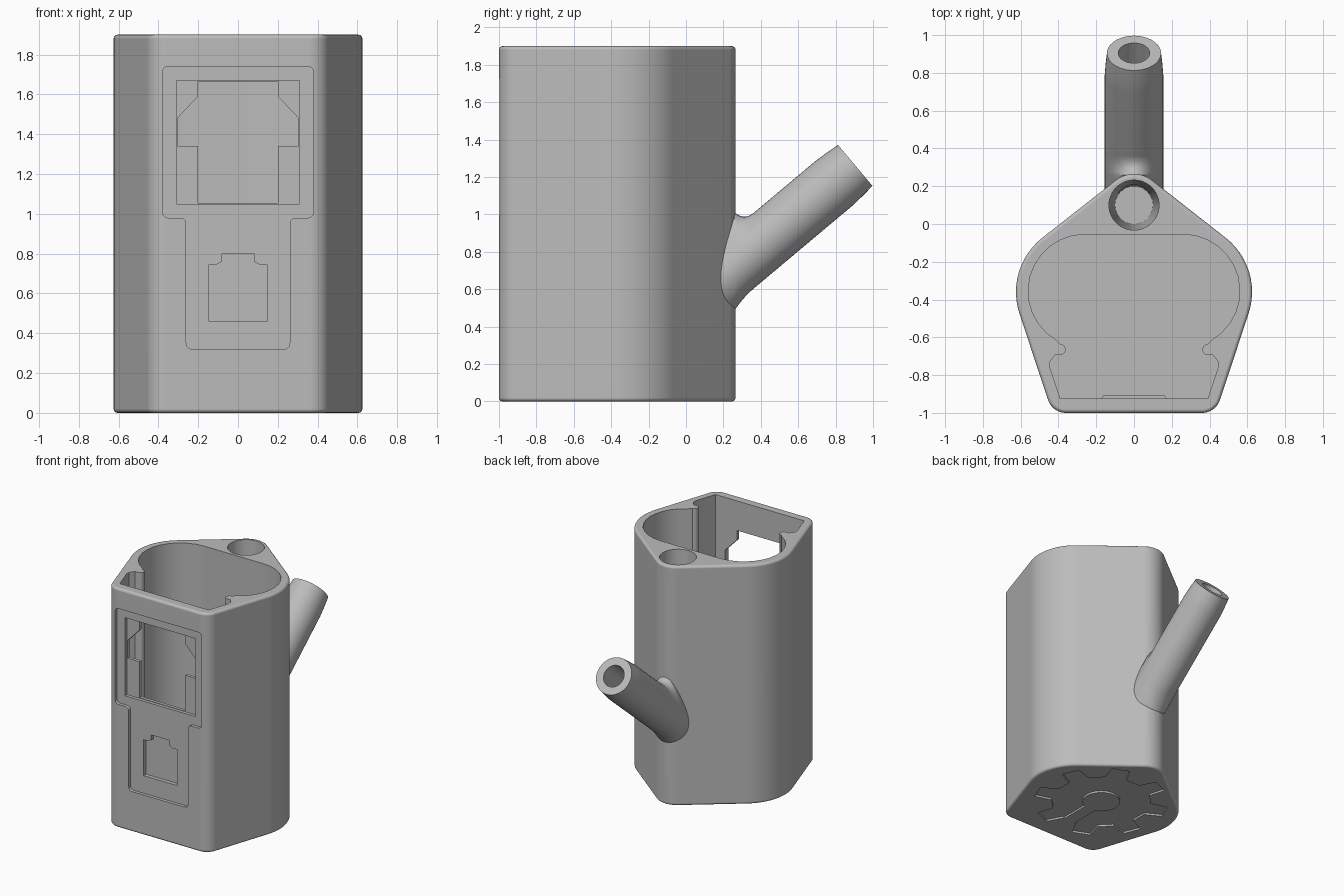
import bpy, bmesh
from math import sin, cos, tan, radians, pi

cube = bpy.data.objects.get("Cube")
if cube:
    bpy.data.objects.remove(cube, do_unlink=True)

grey = bpy.data.materials.new("light_grey")
grey.use_nodes = True
grey.diffuse_color = (0.5, 0.5, 0.5, 1)
for node in grey.node_tree.nodes:
    if node.type == 'BSDF_PRINCIPLED':
        node.inputs["Base Color"].default_value = grey.diffuse_color
        node.inputs["Roughness"].default_value = 0.6


def loft(name, rings):
    """Closed solid through rings of equal point count."""
    bm = bmesh.new()
    loops = [[bm.verts.new(p) for p in ring] for ring in rings]
    for low, high in zip(loops, loops[1:]):
        for i in range(len(low)):
            j = (i + 1) % len(low)
            bm.faces.new((low[i], low[j], high[j], high[i]))
    bm.faces.new(loops[0])
    bm.faces.new(loops[-1])
    bmesh.ops.recalc_face_normals(bm, faces=bm.faces)
    mesh = bpy.data.meshes.new(name)
    bm.to_mesh(mesh)
    bm.free()
    mesh.materials.append(grey)
    obj = bpy.data.objects.new(name, mesh)
    bpy.context.scene.collection.objects.link(obj)
    return obj


def outline(parts, shrink=0, steps=12):
    """Mirrored outline from points (x, y) and arcs (x, y, r, start, end)."""
    half = []
    for part in parts:
        if len(part) == 2:
            half.append(part)
            continue
        x, y, r, a, b = part
        for i in range(steps + 1):
            t = radians(a + (b - a) * i / steps)
            half.append((x + (r - shrink) * cos(t), y + (r - shrink) * sin(t)))
    return half + [(-x, y) for x, y in reversed(half)]


def upright(name, shape, z0, z1):
    return loft(name, [[(x, y, z) for x, y in shape] for z in (z0, z1)])


def front_cutter(name, shape, depth_y):
    return loft(name, [[(x, y, z) for x, z in shape] for y in (-1.1, depth_y)])


def circle(x, y, r, n=48):
    return [(x + r * cos(2 * pi * i / n), y + r * sin(2 * pi * i / n)) for i in range(n)]


def combine(target, tool, operation='DIFFERENCE'):
    mod = target.modifiers.new("combine", 'BOOLEAN')
    mod.operation = operation
    mod.solver = 'EXACT'
    mod.object = tool
    graph = bpy.context.evaluated_depsgraph_get()
    mesh = bpy.data.meshes.new_from_object(target.evaluated_get(graph))
    target.modifiers.clear()
    target.data = mesh
    bpy.data.objects.remove(tool, do_unlink=True)


# Outer shell with rounded top and bottom rims
SHELL = [(0, 0.108, 0.157, 87, 52), (0.26, -0.36, 0.365, 52, -18.4),
         (0.36, -0.9, 0.1, -18.4, -90)]
RIM, HEIGHT = 0.02, 1.9
rim = [(RIM * (1 - sin(t)), RIM * (1 - cos(t))) for t in (0, pi / 8, pi / 4, pi * 3 / 8, pi / 2)]
levels = rim + [(d, HEIGHT - z) for d, z in reversed(rim)]
body = loft("holder_body", [[(x, y, z) for x, y in outline(SHELL, d)] for d, z in levels])

# Angled spout, flared where it meets the back
TILT = radians(40)
TIP_Y, TIP_Z = 0.905, 1.262


def spout_ring(y, r, vertical=False, n=48):
    cz = TIP_Z - (TIP_Y - y) * tan(TILT)
    ring = []
    for i in range(n):
        c, s = cos(2 * pi * i / n), sin(2 * pi * i / n)
        if vertical:
            near = min(1, max(0, 1 - (y - 0.26) / 0.1)) ** 2
            flare = near * (0.09 if s > 0 else 0.03) * s ** 3
            ring.append((r * c, y, cz + r * s / cos(TILT) + flare))
        else:
            ring.append((r * c, y - r * s * sin(TILT), cz + r * s * cos(TILT)))
    return ring


base_ys = (0.08, 0.2, 0.26, 0.275, 0.29, 0.305, 0.32, 0.34, 0.36)
spout = loft("spout", [spout_ring(y, 0.155, True) for y in base_ys]
             + [spout_ring(0.79, 0.155), spout_ring(0.85, 0.15), spout_ring(TIP_Y, 0.143)])
combine(body, spout, 'UNION')

# Main cavity with a pair of inner ribs
CAVITY = [(0.26, -0.355, 0.3, 90, -60), (0.39, -0.665, 0.028, 90, 270),
          (0.42, -0.695), (0.445, -0.73), (0.445, -0.76), (0.39, -0.925)]
combine(body, upright("cavity", outline(CAVITY), 0.08, 2.0))

# Tapered well at the back, and the spout bore that meets it
well = loft("well", [[(x, y, z) for x, y in circle(0, 0.1, r)]
                     for r, z in ((0.133, 1.92), (0.1, 0.45))])
combine(body, well)
combine(body, loft("spout_bore", [spout_ring(0.12, 0.083), spout_ring(1.1, 0.083)]))

# Backing pad inside the front wall
pad = upright("backing_pad", outline([(0.16, -0.905), (0.18, -0.935)]), 0.42, 0.84)
combine(body, pad, 'UNION')

# Stepped front panel recess
PANEL = [(0.35, 1.71, 0.03, 90, 0), (0.35, 1.01, 0.03, 0, -90),
         (0.29, 0.95, 0.03, 90, 180), (0.23, 0.35, 0.03, 0, -90)]
combine(body, front_cutter("panel_recess", outline(PANEL, steps=6), -0.975))

# Window: a shallow rectangle with a shaped opening through the wall
combine(body, front_cutter("window_recess", outline([(0.31, 1.67), (0.31, 1.05)]), -0.95))
WINDOW = [(0.2, 1.665), (0.2, 1.59), (0.305, 1.48), (0.305, 1.34), (0.2, 1.34), (0.2, 1.055)]
combine(body, front_cutter("window_opening", outline(WINDOW), -0.85))

# Socket recess with its keyed top
SOCKET = [(0.08, 0.8), (0.08, 0.76), (0.11, 0.745), (0.145, 0.745), (0.145, 0.46)]
combine(body, front_cutter("socket_recess", outline(SOCKET), -0.945))

# Shallow toothed recess under the base, with a raised hub and bar
GEAR_Y = -0.38
teeth = []
for k in range(8):
    for step, r in ((-13, 0.37), (-8, 0.5), (8, 0.5), (13, 0.37)):
        t = radians(k * 45 + 22.5 + step)
        teeth.append((r * cos(t), GEAR_Y + r * sin(t)))
combine(body, upright("base_recess", teeth, -0.1, 0.015))
combine(body, upright("base_hub", circle(0, GEAR_Y, 0.14), 0, 0.04), 'UNION')
combine(body, upright("base_bar", outline([(0.05, GEAR_Y), (0.05, -0.8)]), 0, 0.03), 'UNION')

# Smooth curved walls, crisp edges
body.data.materials.clear()
body.data.materials.append(grey)
body.data.shade_smooth()
body.data.set_sharp_from_angle(angle=radians(30))
weighted = body.modifiers.new("weighted_normals", 'WEIGHTED_NORMAL')
weighted.keep_sharp = True
